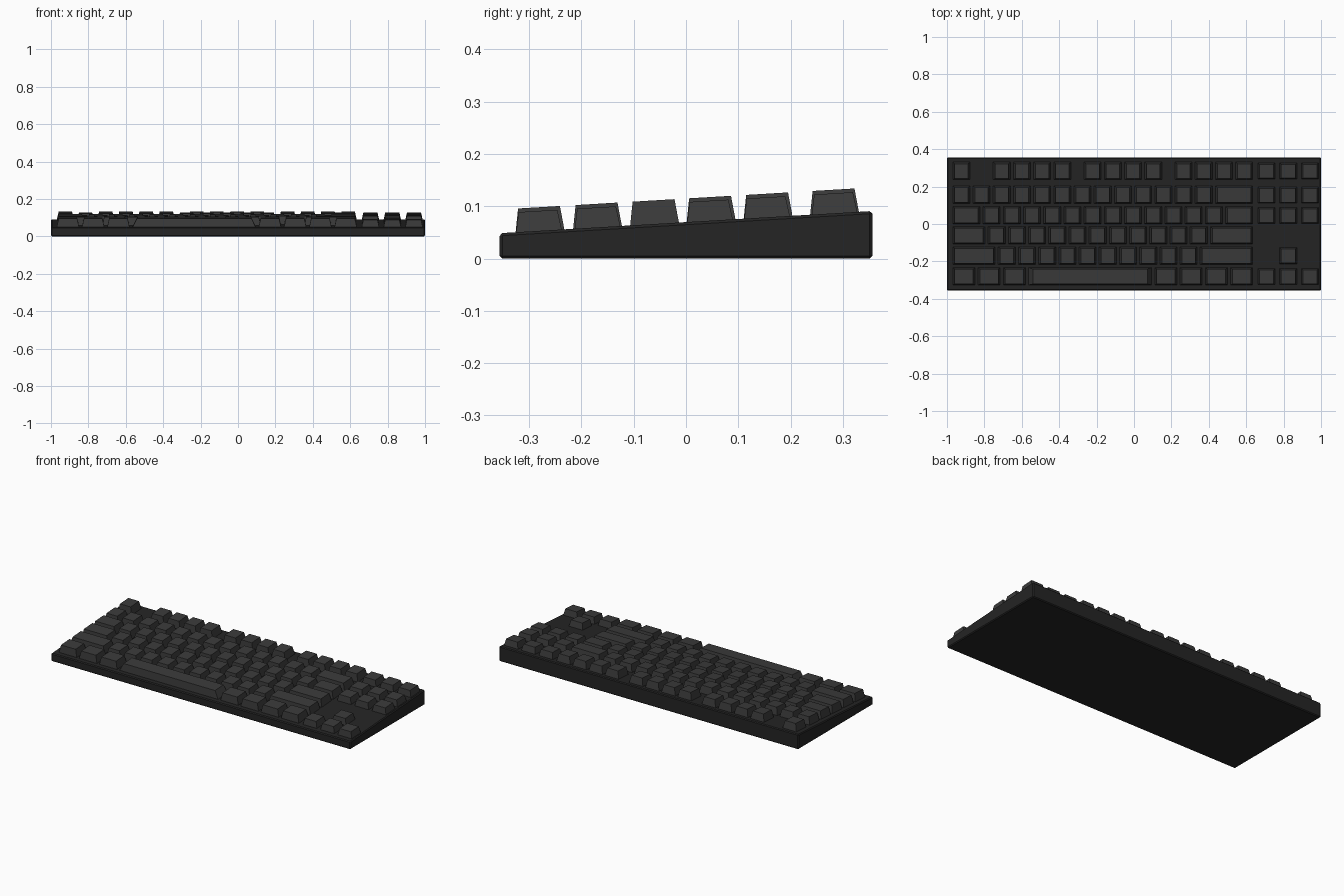
import bpy, bmesh

if "Cube" in bpy.data.objects:
    bpy.data.objects.remove(bpy.data.objects["Cube"])

U = 0.108            # one key unit
LEFT = -0.977        # left edge of the main key block
GAP = 0.015          # gap between key bases


def plate_z(y):
    """Height of the sloped case top."""
    return 0.0485 + (y + 0.355) * 0.0595


def material(name, g):
    m = bpy.data.materials.new(name)
    m.diffuse_color = (g, g, g, 1)
    m.use_nodes = True
    m.node_tree.nodes["Principled BSDF"].inputs["Base Color"].default_value = m.diffuse_color
    return m


CASE = material("case_black", 0.018)
KEYS = material("key_grey", 0.042)


def finish(bm, name, mat):
    bmesh.ops.recalc_face_normals(bm, faces=bm.faces)
    me = bpy.data.meshes.new(name)
    bm.to_mesh(me)
    bm.free()
    me.materials.append(mat)
    ob = bpy.data.objects.new(name, me)
    bpy.context.collection.objects.link(ob)
    return ob


def frustum(bm, lower, upper):
    """Closed block between two four-point rings."""
    a = [bm.verts.new(p) for p in lower]
    b = [bm.verts.new(p) for p in upper]
    bm.faces.new(a[::-1])
    bm.faces.new(b)
    for i in range(4):
        j = (i + 1) % 4
        bm.faces.new((a[i], a[j], b[j], b[i]))


def ring(x, y, w, d, lift, lean=0.0):
    """Rectangle lying parallel to the sloped case top."""
    pts = [(-w, -d), (w, -d), (w, d), (-w, d)]
    return [(x + px / 2, y + py / 2 + lean, plate_z(y + py / 2) + lift) for px, py in pts]


def keycap(bm, x, y, w, d=0.094, h=0.045, side=0.011):
    frustum(bm, ring(x, y, w, d, -0.003),
            ring(x, y, w - 2 * side, d - 0.014, h, -0.002))


# Wedge-shaped case with chamfered edges
bm = bmesh.new()
X, Y = 1.0, 0.356
corners = [(-X, -Y), (X, -Y), (X, Y), (-X, Y)]
frustum(bm, [(x, y, 0) for x, y in corners], [(x, y, plate_z(y)) for x, y in corners])
bmesh.ops.bevel(bm, geom=bm.edges[:], offset=0.005, segments=1, affect='EDGES', profile=0.5)
finish(bm, "case", CASE)

# Main block rows: centre y and key widths in units (negative = empty space)
rows = {
    "function_row": (0.284, [1, -1] + [1] * 4 + [-.5] + [1] * 4 + [-.5] + [1] * 4),
    "number_row": (0.157, [1] * 13 + [2]),
    "upper_letter_row": (0.048, [1.5] + [1] * 12 + [1.5]),
    "home_row": (-0.060, [1.75] + [1] * 11 + [2.25]),
    "lower_letter_row": (-0.169, [2.25] + [1] * 10 + [2.75]),
    "bottom_row": (-0.279, [1.25] * 3 + [6.25] + [1.25] * 4),
}
for name, (y, widths) in rows.items():
    bm = bmesh.new()
    x = LEFT
    for w in widths:
        span = abs(w) * U
        if w > 0:
            keycap(bm, x + span / 2, y, span - GAP, side=0.024 if w > 6 else 0.011)
        x += span
    finish(bm, name, KEYS)

# Navigation and arrow keys: slightly lower caps in three columns
cols = (0.708, 0.825, 0.941)
clusters = {
    "system_keys": [(x, 0.284) for x in cols],
    "navigation_keys": [(x, y) for y in (0.155, 0.046) for x in cols],
    "arrow_keys": [(cols[1], -0.169)] + [(x, -0.281) for x in cols],
}
for name, spots in clusters.items():
    bm = bmesh.new()
    for x, y in spots:
        keycap(bm, x, y, 0.094, d=0.088, h=0.038, side=0.009)
    finish(bm, name, KEYS)
